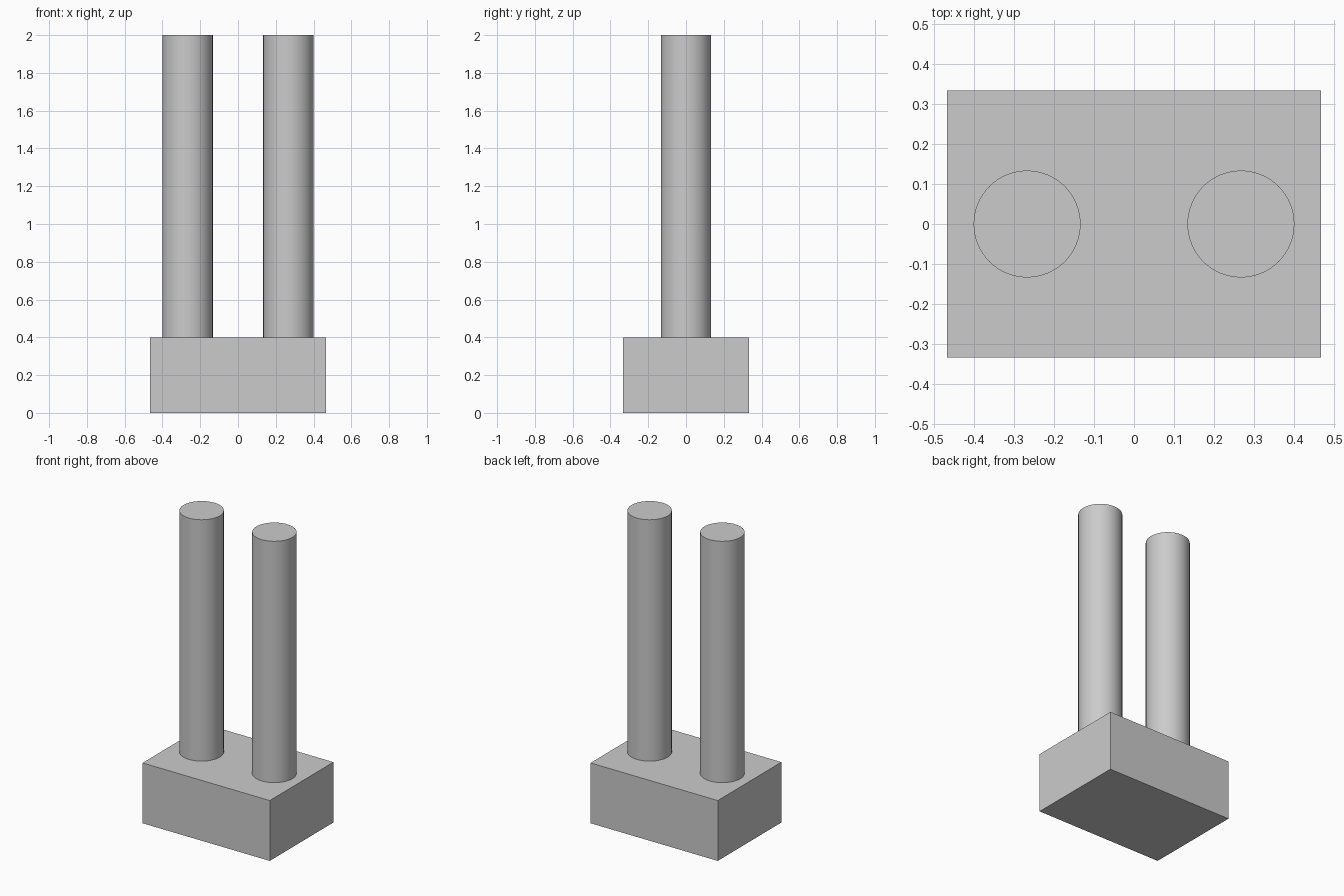
import bpy
import math

if "Cube" in bpy.data.objects:
    bpy.data.objects.remove(bpy.data.objects["Cube"], do_unlink=True)

# Single plain grey for every part
GREY = (0.6, 0.6, 0.6, 1.0)
grey = bpy.data.materials.new("light grey")
grey.use_nodes = True
grey.diffuse_color = GREY
grey.node_tree.nodes["Principled BSDF"].inputs["Base Color"].default_value = GREY

BASE_SIZE = (0.933, 0.667, 0.4)
PILLAR_RADIUS = 0.1333
PILLAR_OFFSET = 0.2667
TOTAL_HEIGHT = 2.0


def finish(name):
    obj = bpy.context.object
    obj.name = name
    obj.data.materials.append(grey)
    return obj


# Rectangular base block
bpy.ops.mesh.primitive_cube_add(size=1, location=(0, 0, BASE_SIZE[2] / 2))
base = finish("base_block")
base.scale = BASE_SIZE
bpy.ops.object.transform_apply(location=False, rotation=False, scale=True)

# Two round pillars standing on the base
for side, name in ((1, "left_pillar"), (-1, "right_pillar")):
    height = TOTAL_HEIGHT - BASE_SIZE[2]
    bpy.ops.mesh.primitive_cylinder_add(
        vertices=64, radius=PILLAR_RADIUS, depth=height,
        location=(side * PILLAR_OFFSET, 0, BASE_SIZE[2] + height / 2))
    finish(name)
    bpy.ops.object.shade_smooth_by_angle(angle=math.radians(30))
